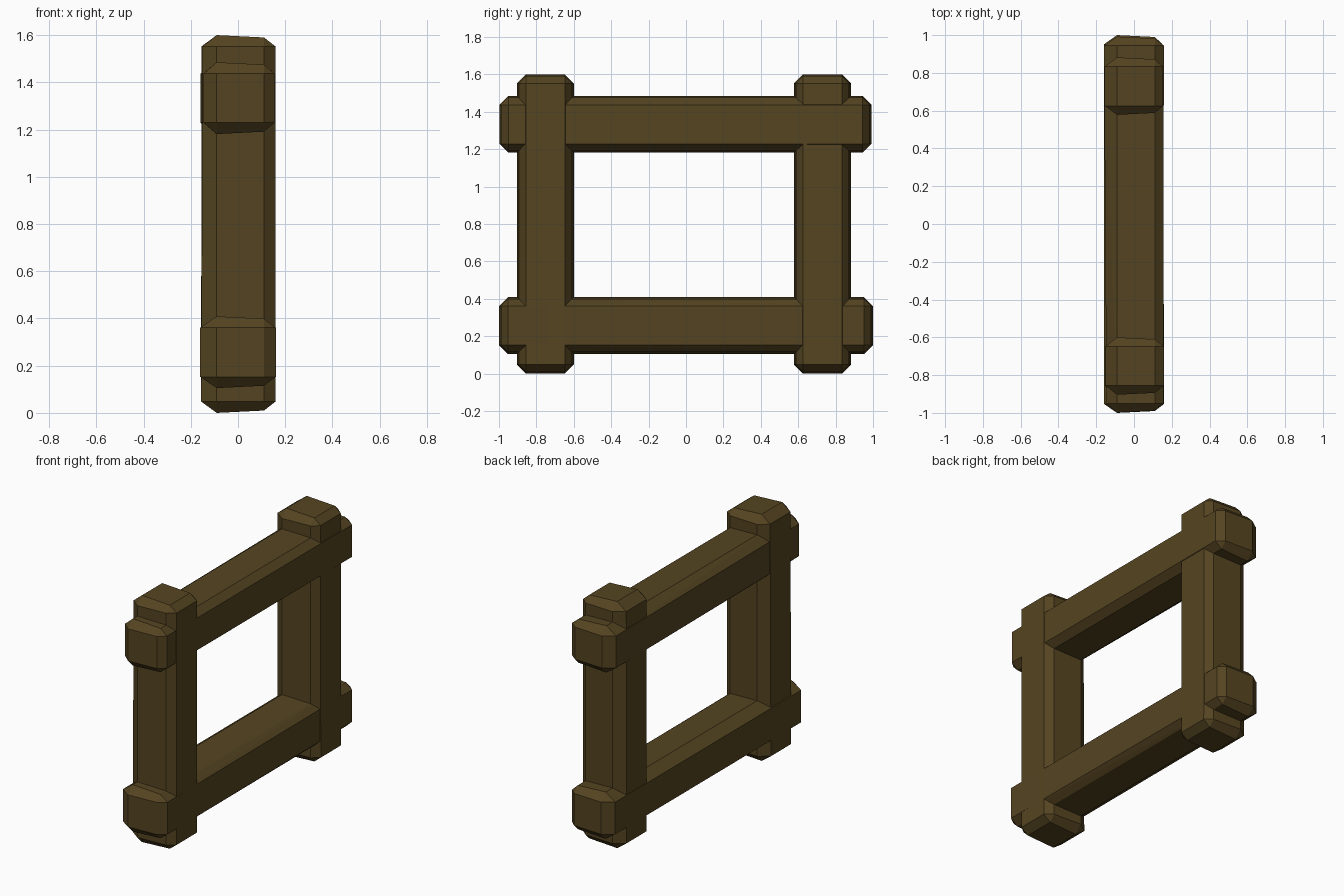
import bpy, bmesh, math

if "Cube" in bpy.data.objects:
    bpy.data.objects.remove(bpy.data.objects["Cube"])

wood = bpy.data.materials.new("dark_wood")
wood.diffuse_color = (0.09, 0.058, 0.015, 1)
wood.use_nodes = True
wood.node_tree.nodes["Principled BSDF"].inputs["Base Color"].default_value = wood.diffuse_color


def log(name, axis, center, length, mid, lo_x, hi_x):
    """Chamfered timber along axis 'y' or 'z'. center/mid: cross position and
    length midpoint; lo_x/hi_x: side face x at the (start, end) of the log."""
    bm = bmesh.new()
    half, width, c = length / 2, 0.152, 0.048
    for sx in (0, 1):
        for sw in (-1, 1):
            for e in (0, 1):
                side = (lo_x, hi_x)[sx][e]
                inner = (-0.09, 0.11)[sx]
                taper = 0.01 * sx          # slightly slimmer toward +x
                w, l = width - taper, half - taper
                wi, li = width - c, half - c
                s = 2 * e - 1
                for x, a, b in ((side, wi, li), (inner, w, li), (inner, wi, l)):
                    p, q = center + sw * a, mid + s * b
                    bm.verts.new((x, q, p) if axis == 'y' else (x, p, q))
    bmesh.ops.convex_hull(bm, input=bm.verts[:])
    bmesh.ops.dissolve_limit(bm, angle_limit=math.radians(3),
                             verts=bm.verts[:], edges=bm.edges[:])
    bmesh.ops.recalc_face_normals(bm, faces=bm.faces[:])
    me = bpy.data.meshes.new(name)
    bm.to_mesh(me)
    bm.free()
    me.materials.append(wood)
    ob = bpy.data.objects.new(name, me)
    bpy.context.collection.objects.link(ob)


# Upright posts
log("post_front", 'z', -0.752, 1.6, 0.8, (-0.156, -0.15), (0.159, 0.159))
log("post_back", 'z', 0.730, 1.6, 0.8, (-0.156, -0.155), (0.156, 0.154))

# Crossing rails
log("rail_top", 'y', 1.333, 1.99, -0.003, (-0.146, -0.159), (0.155, 0.158))
log("rail_bottom", 'y', 0.257, 2.0, 0, (-0.16, -0.158), (0.16, 0.151))
